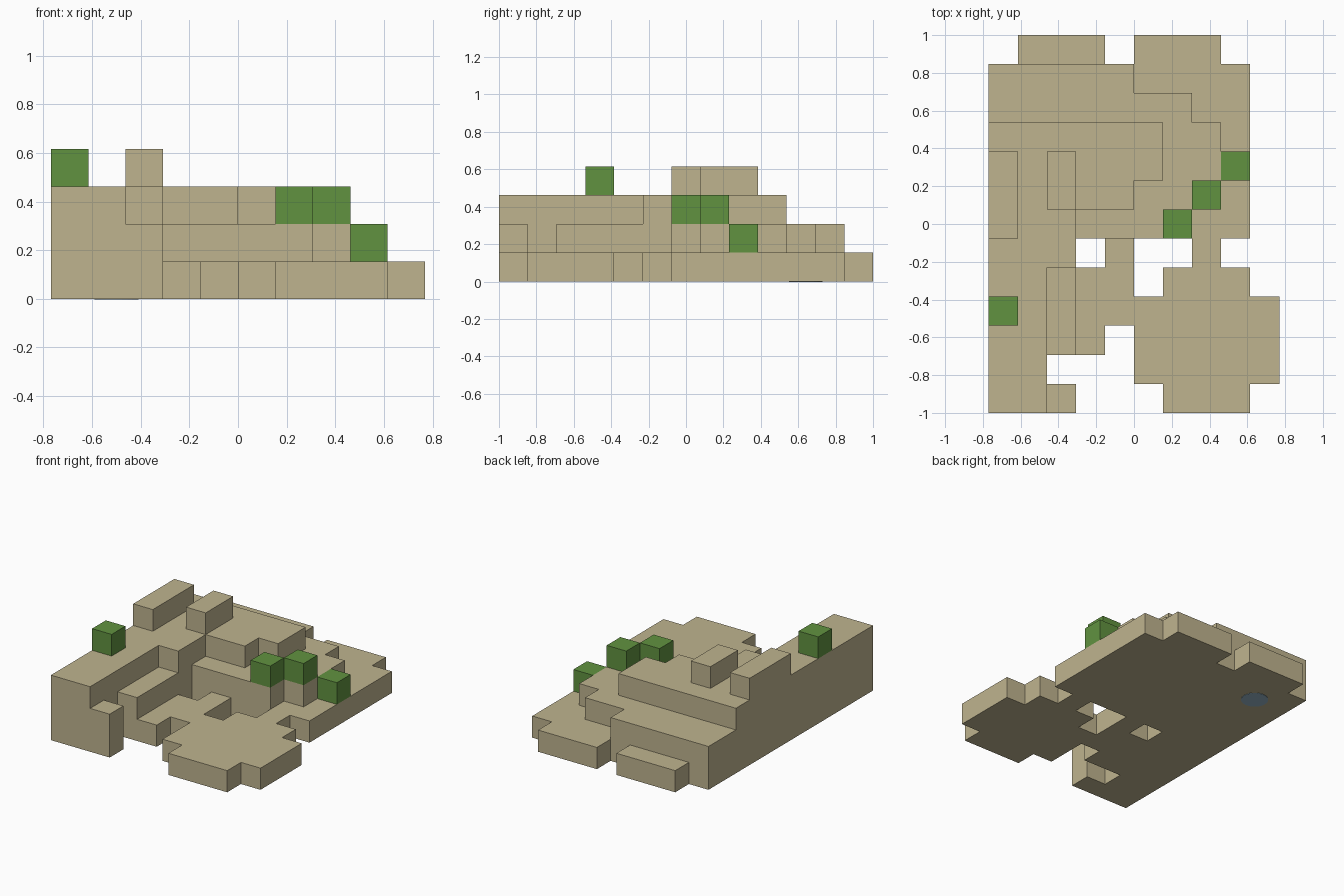
import bpy
import bmesh
import math
from mathutils import Vector

cube = bpy.data.objects.get("Cube")
if cube:
    bpy.data.objects.remove(cube, do_unlink=True)

CELL = 2 / 13
ORIGIN = Vector((-5 * CELL, -6.5 * CELL, 0))


def material(name, rgb):
    mat = bpy.data.materials.new(name)
    mat.use_nodes = True
    colour = (*rgb, 1)
    mat.diffuse_color = colour
    mat.node_tree.nodes["Principled BSDF"].inputs["Base Color"].default_value = colour
    return mat


def finish(name, bm, mat):
    mesh = bpy.data.meshes.new(name)
    bm.to_mesh(mesh)
    bm.free()
    mesh.materials.append(mat)
    obj = bpy.data.objects.new(name, mesh)
    bpy.context.collection.objects.link(obj)
    return obj


def block_mesh(cells):
    """Skin a set of unit cells, keeping only the exposed faces."""
    bm = bmesh.new()
    for cell in cells:
        middle = Vector(cell) + Vector((0.5, 0.5, 0.5))
        for axis in range(3):
            for sign in (-1, 1):
                n = Vector((0, 0, 0))
                n[axis] = sign
                if tuple(int(a + b) for a, b in zip(cell, n)) in cells:
                    continue
                u = Vector((n.y, n.z, n.x))
                v = n.cross(u)
                corners = (-u - v, u - v, u + v, v - u)
                bm.faces.new([bm.verts.new(ORIGIN + CELL * (middle + (n + c) / 2))
                              for c in corners])
    bmesh.ops.remove_doubles(bm, verts=bm.verts[:], dist=CELL / 100)
    bmesh.ops.dissolve_limit(bm, angle_limit=math.radians(1),
                             verts=bm.verts[:], edges=bm.edges[:])
    return bm


stone = material("sandy stone", (0.521, 0.456, 0.275))
leaf = material("leaf green", (0.12, 0.288, 0.051))
blue = material("pale blue", (0.31, 0.47, 0.58))

# Footprints of each terrace as (x start, x end, y start, y end) in cells
terraces = {
    # Ground floor, back ledges, bridges and front platform
    1: [(0, 9, 6, 12), (1, 4, 12, 13), (5, 8, 12, 13),
        (3, 4, 2, 3), (3, 5, 3, 5), (4, 5, 5, 6),
        (5, 10, 1, 4), (6, 9, 0, 1), (6, 9, 4, 5), (7, 8, 5, 6)],
    # Middle terrace and low steps beside the long wall
    2: [(2, 3, 0, 1), (2, 3, 2, 5), (3, 7, 6, 7), (5, 8, 7, 8),
        (3, 8, 8, 10), (0, 7, 10, 11), (0, 5, 11, 12)],
    # Long wall and upper terrace
    3: [(0, 2, 0, 10), (2, 3, 5, 10), (3, 5, 7, 10), (5, 6, 8, 10)],
    # Two top ridges
    4: [(0, 1, 6, 9), (2, 3, 7, 9)],
}
cells = {(x, y, z)
         for height, areas in terraces.items()
         for x0, x1, y0, y1 in areas
         for x in range(x0, x1) for y in range(y0, y1) for z in range(height)}
finish("terraced_ground", block_mesh(cells), stone)

# Green bushes
bushes = {"wall_bush": (0, 3, 3), "front_bush": (6, 6, 2),
          "middle_bush": (7, 7, 2), "side_bush": (8, 8, 1)}
for name, cell in bushes.items():
    finish(name, block_mesh({cell}), leaf)

# Small round plate under the base
bm = bmesh.new()
bmesh.ops.create_cone(bm, cap_ends=True, segments=24, radius1=0.09, radius2=0.09, depth=0.002)
plate = finish("underside_plate", bm, blue)
plate.location = (-0.5, 0.64, -0.001)
